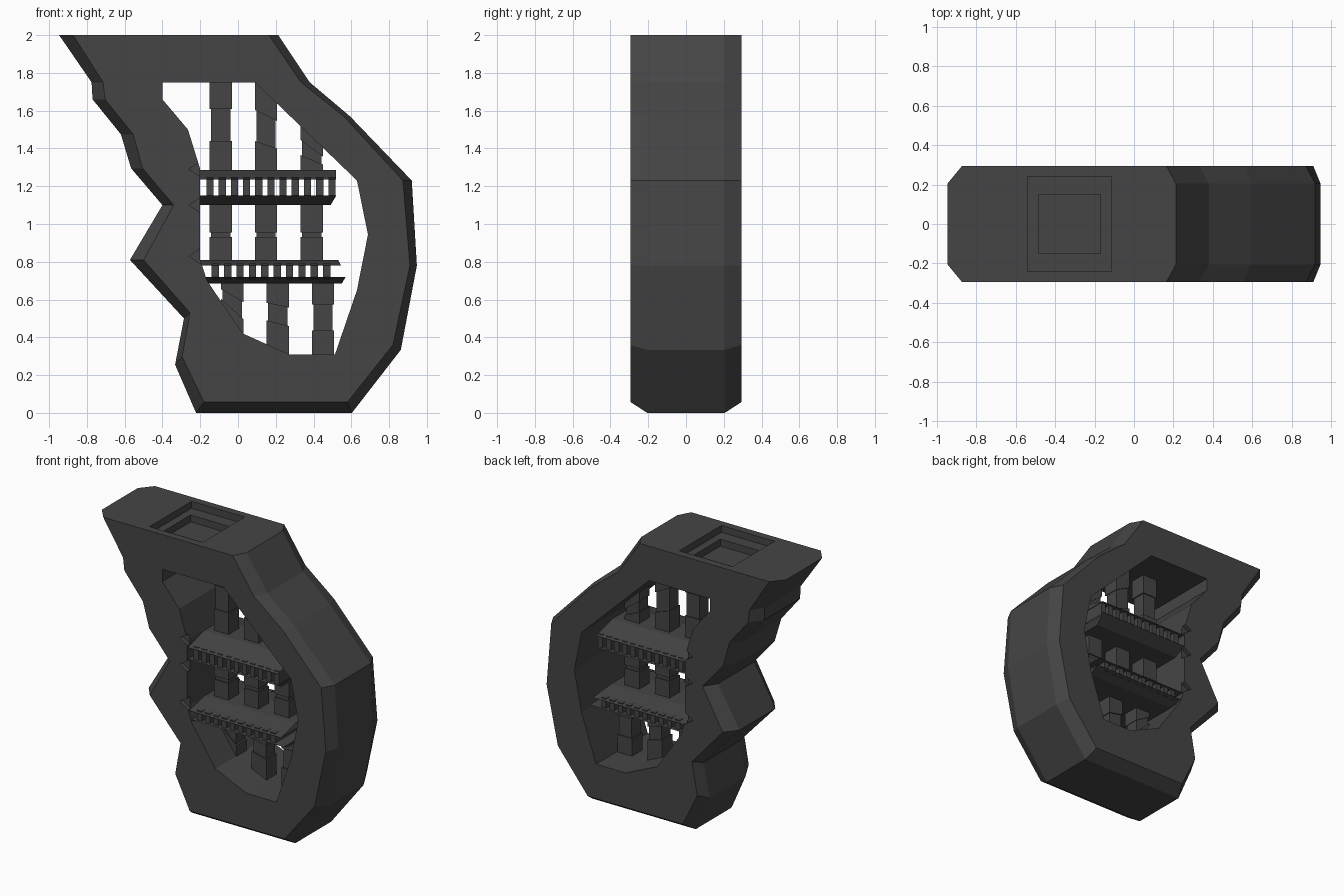
import bpy, bmesh, math

if "Cube" in bpy.data.objects:
    bpy.data.objects.remove(bpy.data.objects["Cube"])

dark = bpy.data.materials.new("dark_grey")
dark.diffuse_color = (0.06, 0.06, 0.06, 1)
dark.use_nodes = True
dark.node_tree.nodes["Principled BSDF"].inputs["Base Color"].default_value = dark.diffuse_color


def loft(name, rings):
    """Solid through rings of equal point count, capped at both ends."""
    bm = bmesh.new()
    vs = [[bm.verts.new(p) for p in r] for r in rings]
    n = len(vs[0])
    for a, b in zip(vs, vs[1:]):
        for i in range(n):
            j = (i + 1) % n
            bm.faces.new((a[i], a[j], b[j], b[i]))
    bm.faces.new(vs[0][::-1])
    bm.faces.new(vs[-1])
    bmesh.ops.recalc_face_normals(bm, faces=bm.faces)
    me = bpy.data.meshes.new(name)
    bm.to_mesh(me)
    bm.free()
    me.materials.append(dark)
    ob = bpy.data.objects.new(name, me)
    bpy.context.collection.objects.link(ob)
    return ob


def rect(x0, x1, y, z):
    return [(x0, -y, z), (x1, -y, z), (x1, y, z), (x0, y, z)]


def box(name, x0, x1, y, z0, z1):
    return loft(name, [rect(x0, x1, y, z0), rect(x0, x1, y, z1)])


def cut(target, cutter):
    cutter.hide_render = True
    bpy.context.view_layer.objects.active = target
    m = target.modifiers.new("cut", 'BOOLEAN')
    m.operation, m.solver, m.object = 'DIFFERENCE', 'EXACT', cutter
    bpy.ops.object.modifier_apply(modifier=m.name)
    bpy.data.objects.remove(cutter)


# Frame: wide middle outline, smaller face outline, chamfer between them
outer = [(-.947, 2), (-.775, 1.75), (-.77, 1.66), (-.62, 1.475), (-.566, 1.295),
         (-.40, 1.1), (-.572, .81), (-.286, .5), (-.333, .255), (-.222, 0),
         (.603, 0), (.862, .334), (.947, .78), (.92, 1.23), (.593, 1.57),
         (.38, 1.75), (.213, 2)]
face = [(-.873, 2), (-.714, 1.75), (-.704, 1.66), (-.555, 1.475), (-.505, 1.295),
        (-.34, 1.1), (-.50, .81), (-.254, .53), (-.296, .297), (-.18, .058),
        (.58, .058), (.82, .36), (.91, .78), (.873, 1.23), (.56, 1.57),
        (.333, 1.75), (.164, 2)]
ring = lambda prof, y: [(x, y, z) for x, z in prof]
frame = loft("frame", [ring(face, -.295), ring(outer, -.205),
                       ring(outer, .205), ring(face, .295)])

# Window opening through the frame
hole = [(-.40, 1.75), (.09, 1.75), (.63, 1.23), (.688, .944), (.63, .65), (.513, .308),
        (.275, .308), (.026, .42), (-.164, .70), (-.2, .81), (-.2, 1.29),
        (-.265, 1.5), (-.40, 1.66)]
cut(frame, loft("opening_cutter", [ring(hole, -.5), ring(hole, .5)]))

# Stepped square recess in the top
cut(frame, box("recess_cutter", -.54, -.115, .24, 1.95, 2.1))
cut(frame, box("inner_recess_cutter", -.485, -.17, .15, 1.9, 2.1))

# Small notches in the opening edge beside the shelves
for z in (1.29, 1.1, .83):
    for s in (-1, 1):
        tip = [(-.26, z), (-.19, z + .045), (-.19, z - .045)]
        cut(frame, loft("notch_cutter", [ring(tip, s * .265), ring(tip, s * .35)]))


# Shelves: sloped upper slab, row of bars, sloped lower slab
def shelf(name, x0, ends, zs, first, pitch, count):
    e = ends
    loft(name + "_upper_slab", [rect(x0, e[1], .29, zs[1]), rect(x0, e[0], .1, zs[0])])
    loft(name + "_lower_slab", [rect(x0, e[3], .2, zs[3]), rect(x0, e[2], .29, zs[2])])
    for i in range(count):
        x = first + i * pitch
        box(name + "_bar", x - .019, x + .019, .27, zs[2] - .01, zs[1] + .01)


shelf("top_shelf", -.25, (.52, .52, .52, .49), (1.285, 1.235, 1.15, 1.1), -.148, .0645, 11)
shelf("bottom_shelf", -.22, (.53, .545, .57, .55), (.81, .78, .72, .685), -.12, .0655, 10)


# Columns: thick block, thin waist, thick block, with slanted joints
def column(name, x, z0, z1, lo, hi, s_lo=0, s_hi=0):
    def slab(w, za, sa, zb, sb):
        loft(name, [[(px, py, z - s * (px - x) / .12) for px, py, z in rect(x - w, x + w, w, z)]
                    for z, s in ((za, sa), (zb, sb))])
    slab(.059, z0, 0, lo, s_lo)
    slab(.051, lo, s_lo, hi, s_hi)
    slab(.059, hi, s_hi, z1, 0)


column("upper_column", -.092, 1.27, 1.77, 1.44, 1.61)
column("upper_column", .148, 1.27, 1.77, 1.42, 1.575, .04, .06)
column("upper_column", .391, 1.27, 1.6, 1.34, 1.40, .05, .09)
for x in (-.092, .148, .391):
    column("middle_column", x, .79, 1.11, .93, .955)
column("lower_column", -.03, .3, .7, .55, .62, .11, .07)
column("lower_column", .21, .28, .7, .475, .57, .03, .025)
column("lower_column", .45, .28, .7, .435, .575)
